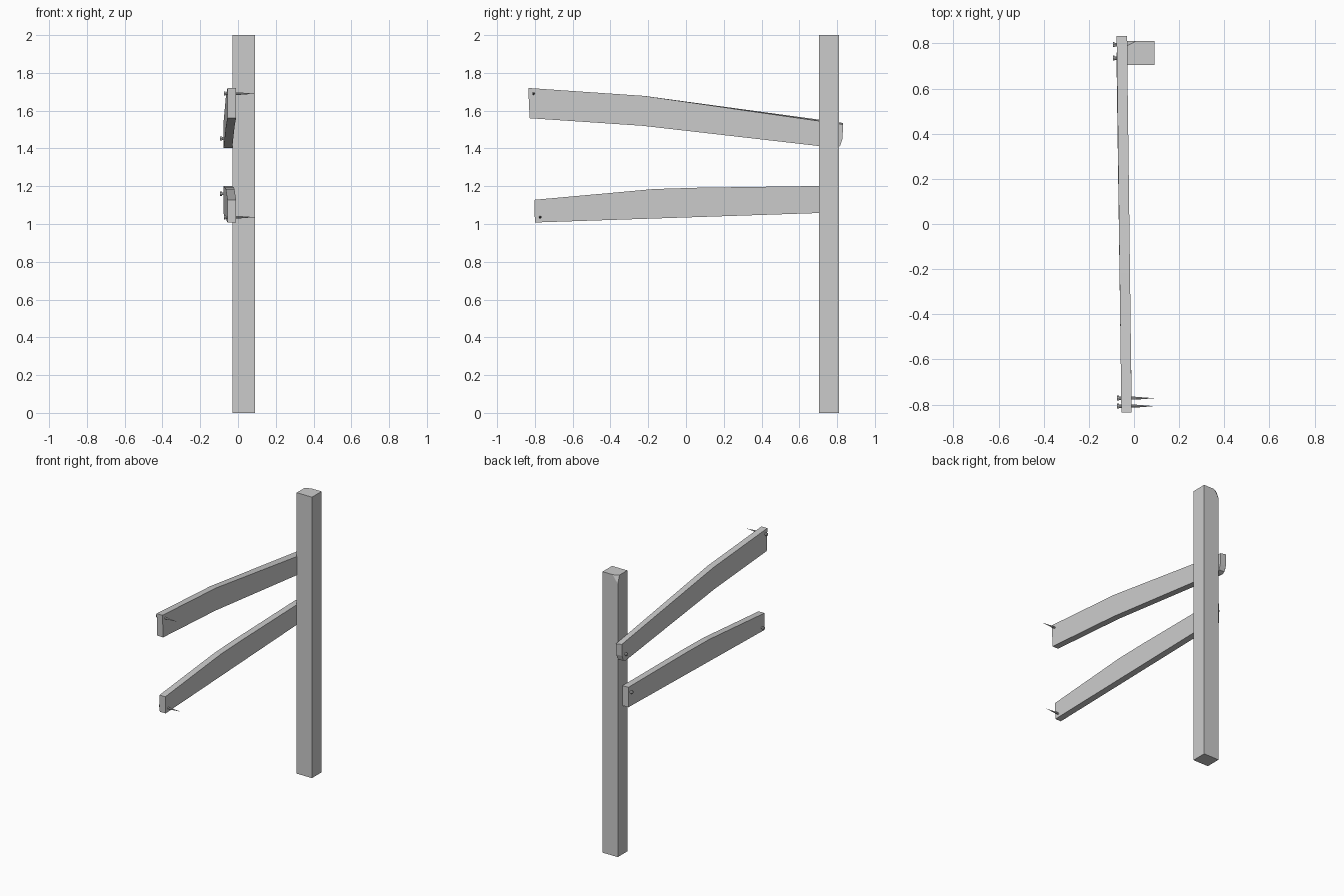
import bpy, bmesh, math
from mathutils import Vector, Matrix

if "Cube" in bpy.data.objects:
    bpy.data.objects.remove(bpy.data.objects["Cube"])


def finish(bm, name):
    bmesh.ops.recalc_face_normals(bm, faces=bm.faces[:])
    me = bpy.data.meshes.new(name)
    bm.to_mesh(me)
    bm.free()
    ob = bpy.data.objects.new(name, me)
    bpy.context.collection.objects.link(ob)
    return ob


def post():
    # square post with one chipped top corner
    bm = bmesh.new()
    bmesh.ops.create_cube(bm, size=1, matrix=Matrix.Translation((0.03, 0.757, 1.0))
                          @ Matrix.Diagonal((0.12, 0.107, 2.0, 1)))
    a, b, c = Vector((-0.03, 0.81, 1.945)), Vector((0.008, 0.81, 2)), Vector((-0.03, 0.79, 2))
    n = (b - a).cross(c - a).normalized()
    if n.dot(Vector((-1, 1, 1))) < 0:
        n = -n
    bmesh.ops.bisect_plane(bm, geom=bm.verts[:] + bm.edges[:] + bm.faces[:],
                           plane_co=a, plane_no=n, clear_outer=True)
    bmesh.ops.holes_fill(bm, edges=[e for e in bm.edges if e.is_boundary])
    finish(bm, "post")


def rail(name, profile, x_front, x_back, thick, drop=0.0):
    # side profile (y, z) given thickness, drifting outward along its length
    bm = bmesh.new()
    y0, y1 = profile[0][0], max(p[0] for p in profile)
    top_z = {p for p in profile if p[0] > 0.6 and p[1] > 1.5}
    sides = []
    for off in (0, thick):
        ring = []
        for y, z in profile:
            x = x_front + (x_back - x_front) * (y - y0) / (y1 - y0)
            dz = -drop if off and (y, z) in top_z else 0
            ring.append(bm.verts.new((x + off, y, z + dz)))
        sides.append(ring)
        bm.faces.new(ring)
    n = len(profile)
    for i in range(n):
        j = (i + 1) % n
        bm.faces.new((sides[0][i], sides[0][j], sides[1][j], sides[1][i]))
    finish(bm, name)


def nail(name, x, y, z, length):
    # flat head, then a shank tapering to a point along +x
    bm = bmesh.new()
    rings = [(0, 0.011), (0.008, 0.011), (0.008, 0.0075), (length * 0.5, 0.0065)]
    seg, prev = 8, None
    for dx, r in rings:
        ring = [bm.verts.new((x + dx, y + r * math.cos(2 * math.pi * k / seg),
                              z + r * math.sin(2 * math.pi * k / seg))) for k in range(seg)]
        if prev is None:
            bm.faces.new(ring)
        else:
            for k in range(seg):
                j = (k + 1) % seg
                bm.faces.new((prev[k], prev[j], ring[j], ring[k]))
        prev = ring
    tip = bm.verts.new((x + length, y, z))
    for k in range(seg):
        bm.faces.new((prev[k], prev[(k + 1) % seg], tip))
    finish(bm, name)


post()
rail("upper_rail", [(-0.835, 1.72), (-0.22, 1.678), (0.832, 1.535), (0.828, 1.45),
                    (0.815, 1.412), (0.79, 1.403), (-0.23, 1.52), (-0.828, 1.56)],
     -0.056, -0.077, 0.046, 0.008)
rail("lower_rail", [(-0.803, 1.128), (-0.17, 1.185), (0.06, 1.192), (0.76, 1.202),
                    (0.76, 1.06), (-0.8, 1.008)], -0.056, -0.078, 0.046)

# one nail at each rail end
nail("upper_front_nail", -0.075, -0.807, 1.69, 0.165)
nail("upper_back_nail", -0.094, 0.795, 1.453, 0.165)
nail("lower_front_nail", -0.075, -0.772, 1.036, 0.165)
nail("lower_back_nail", -0.094, 0.735, 1.16, 0.165)
